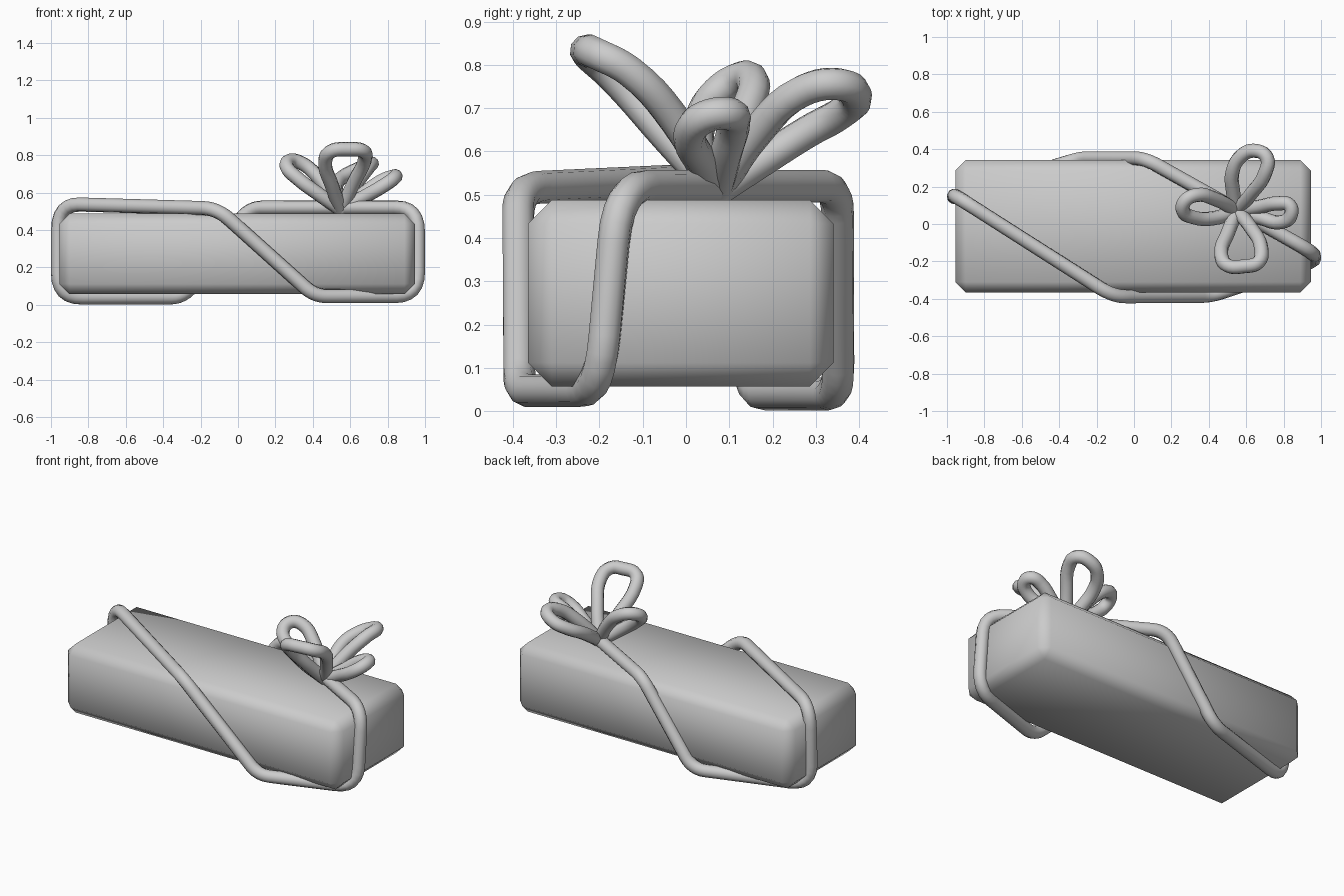
import bpy
import bmesh
from mathutils import Vector

default = bpy.data.objects.get("Cube")
if default:
    bpy.data.objects.remove(default, do_unlink=True)

CORD_RADIUS = 0.038

grey = bpy.data.materials.new("plain_grey")
grey.use_nodes = True
grey.diffuse_color = (0.6, 0.6, 0.6, 1)
grey.node_tree.nodes["Principled BSDF"].inputs["Base Color"].default_value = (0.6, 0.6, 0.6, 1)


def add_object(name, data):
    obj = bpy.data.objects.new(name, data)
    bpy.context.collection.objects.link(obj)
    data.materials.append(grey)
    return obj


def new_cord(name):
    curve = bpy.data.curves.new(name, "CURVE")
    curve.dimensions = "3D"
    curve.bevel_depth = CORD_RADIUS
    curve.bevel_resolution = 3
    curve.use_fill_caps = True
    return curve


def to_mesh(obj):
    bpy.ops.object.select_all(action="DESELECT")
    obj.select_set(True)
    bpy.context.view_layer.objects.active = obj
    bpy.ops.object.convert(target="MESH")
    obj.data.polygons.foreach_set("use_smooth", [True] * len(obj.data.polygons))


def wrapped_cord(name, corners, steps=6):
    """Closed cord through corner points, each one rounded by its own radius."""
    pts = []
    for i, (co, radius) in enumerate(corners):
        c = Vector(co)
        before = Vector(corners[i - 1][0])
        after = Vector(corners[(i + 1) % len(corners)][0])
        a = c + (before - c).normalized() * radius
        b = c + (after - c).normalized() * radius
        for k in range(steps + 1):
            t = k / steps
            pts.append(a * (1 - t) ** 2 + c * 2 * t * (1 - t) + b * t * t)
    curve = new_cord(name)
    spline = curve.splines.new("POLY")
    spline.points.add(len(pts) - 1)
    for p, co in zip(spline.points, pts):
        p.co = (*co, 1)
    spline.use_cyclic_u = True
    to_mesh(add_object(name, curve))


def bow_loop(name, path):
    """Open smooth loop that leaves the knot and returns to it."""
    pts = [KNOT] + path + [KNOT]
    curve = new_cord(name)
    curve.resolution_u = 5
    spline = curve.splines.new("BEZIER")
    spline.bezier_points.add(len(pts) - 1)
    for p, co in zip(spline.bezier_points, pts):
        p.co = co
        p.handle_left_type = p.handle_right_type = "AUTO"
    to_mesh(add_object(name, curve))


# Box with chamfered, softly shaded edges
low, high = Vector((-0.955, -0.365, 0.057)), Vector((0.945, 0.341, 0.488))
bm = bmesh.new()
bmesh.ops.create_cube(bm, size=1)
for v in bm.verts:
    v.co = (low + high) / 2 + v.co * (high - low)
bmesh.ops.bevel(bm, geom=bm.edges[:], offset=0.055, segments=1, affect="EDGES")
for f in bm.faces:
    f.smooth = True
mesh = bpy.data.meshes.new("gift_box")
bm.to_mesh(mesh)
bm.free()
add_object("gift_box", mesh)

# Cord wound diagonally round the box
wrapped_cord("wrapping_cord", [
    ((-0.962, 0.155, 0.54), 0.14),
    ((-0.11, -0.388, 0.515), 0.09),
    ((0.41, -0.385, 0.047), 0.07),
    ((0.962, -0.2, 0.047), 0.13),
    ((0.962, -0.155, 0.52), 0.13),
    ((0.06, 0.35, 0.52), 0.08),
    ((-0.29, 0.352, 0.04), 0.08),
    ((-0.962, 0.14, 0.04), 0.13),
])

# Bow of four loops
KNOT = (0.55, 0.07, 0.51)
bow_loop("bow_front_loop", [
    (0.505, -0.04, 0.63), (0.467, -0.17, 0.775), (0.5, -0.222, 0.822),
    (0.59, -0.226, 0.832), (0.665, -0.205, 0.825), (0.68, -0.13, 0.785),
    (0.625, -0.02, 0.665)])
bow_loop("bow_back_loop", [
    (0.53, 0.17, 0.575), (0.527, 0.28, 0.645), (0.57, 0.36, 0.69),
    (0.64, 0.392, 0.725), (0.71, 0.355, 0.755), (0.7, 0.27, 0.74),
    (0.625, 0.16, 0.64)])
bow_loop("bow_right_loop", [
    (0.42, 0.03, 0.6), (0.32, 0.035, 0.675), (0.262, 0.07, 0.735),
    (0.275, 0.125, 0.77), (0.335, 0.155, 0.76), (0.43, 0.135, 0.68)])
bow_loop("bow_left_loop", [
    (0.67, 0.035, 0.575), (0.79, 0.01, 0.645), (0.837, 0.045, 0.68),
    (0.832, 0.1, 0.687), (0.77, 0.11, 0.665), (0.67, 0.092, 0.595)])
